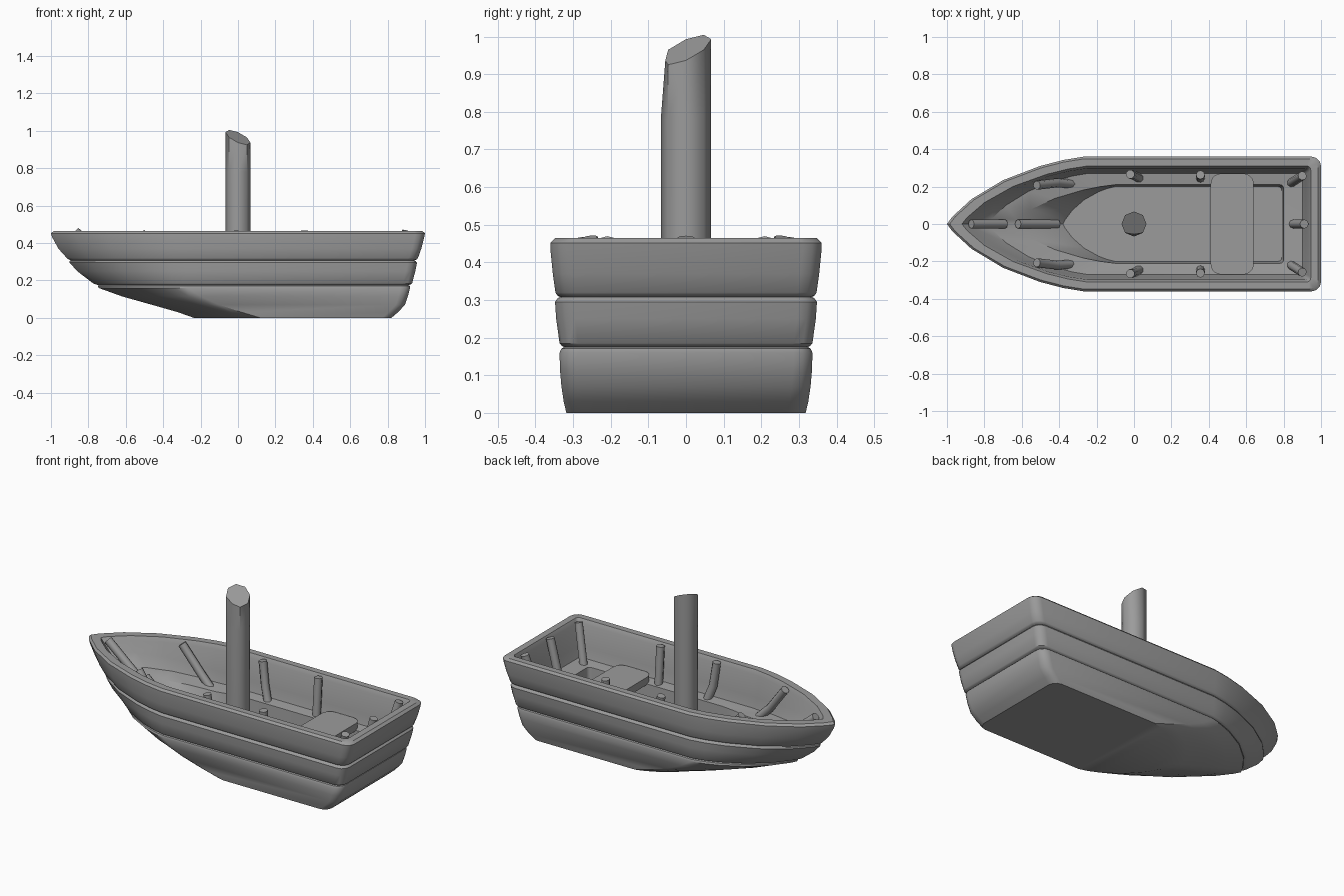
import bpy, bmesh, math
from mathutils import Vector

default_cube = bpy.data.objects.get("Cube")
if default_cube:
    bpy.data.objects.remove(default_cube, do_unlink=True)

grey = bpy.data.materials.new("weathered_grey")
grey.use_nodes = True
colour = (0.33, 0.33, 0.33, 1)
grey.diffuse_color = colour
grey.node_tree.nodes["Principled BSDF"].inputs["Base Color"].default_value = colour


def finish(name, bm, angle=30):
    """Turn a bmesh into a shaded, coloured object."""
    bmesh.ops.recalc_face_normals(bm, faces=bm.faces[:])
    mesh = bpy.data.meshes.new(name)
    bm.to_mesh(mesh)
    bm.free()
    mesh.materials.append(grey)
    obj = bpy.data.objects.new(name, mesh)
    bpy.context.collection.objects.link(obj)
    bpy.ops.object.select_all(action="DESELECT")
    obj.select_set(True)
    bpy.context.view_layer.objects.active = obj
    bpy.ops.object.shade_smooth_by_angle(angle=math.radians(angle))
    return obj


def bridge(bm, lower, upper):
    count = len(lower)
    for i in range(count):
        j = (i + 1) % count
        bm.faces.new((lower[i], lower[j], upper[j], upper[i]))


# Plan outline: pointed bow at -x, rounded square stern at +x
BOW_CURVE = [(0.04, 0.11), (0.18, 0.37), (0.41, 0.65), (0.68, 0.86), (0.85, 0.95), (1, 1)]


def outline(bow, half, stern, shoulder, corner):
    side = [(bow + t * (shoulder - bow), w * half) for t, w in BOW_CURVE]
    for step in range(4):
        a = math.radians(90 - 30 * step)
        side.append((stern - corner + corner * math.cos(a), half - corner + corner * math.sin(a)))
    return [(bow, 0)] + side + [(x, -y) for x, y in reversed(side)]


def bow_lift(x):
    return max(0, -0.3 - x) * 0.15


def cap(bm, ring):
    """Close an outline ring with strips running across the boat."""
    n = len(ring)
    bm.faces.new((ring[0], ring[1], ring[-1]))
    for i in range(1, n // 2):
        bm.faces.new((ring[i], ring[i + 1], ring[n - i - 1], ring[n - i]))


# Hull sections, from inner floor over the rim to the bottom:
# height, bow x, half width, stern x
INNER = [
    (0.10, -0.38, 0.20, 0.79),
    (0.24, -0.65, 0.21, 0.80),
    (0.25, -0.78, 0.27, 0.90),
    (0.31, -0.86, 0.285, 0.915),
    (0.44, -0.90, 0.297, 0.935),
    (0.465, -0.92, 0.31, 0.945),
]
PLANKS = [
    (0.465, -0.985, 0.348, 0.985),
    (0.452, -1.0, 0.36, 1.0),
    (0.43, -0.993, 0.36, 0.995),
    (0.37, -0.96, 0.354, 0.98),
    (0.32, -0.915, 0.347, 0.962),
    (0.312, -0.905, 0.342, 0.955),
    (0.308, -0.895, 0.335, 0.942),
    (0.304, -0.90, 0.342, 0.95),
    (0.295, -0.90, 0.348, 0.957),
    (0.25, -0.86, 0.345, 0.948),
    (0.185, -0.775, 0.336, 0.931),
    (0.179, -0.76, 0.331, 0.924),
    (0.175, -0.745, 0.324, 0.91),
    (0.171, -0.75, 0.331, 0.918),
    (0.16, -0.745, 0.336, 0.92),
]
# The bottom also tucks in under the bow: last value is the shoulder x
BOTTOM = [
    (0.115, -0.62, 0.335, 0.908, -0.2),
    (0.07, -0.46, 0.331, 0.893, -0.1),
    (0.03, -0.32, 0.325, 0.855, 0.02),
    (0.0, -0.235, 0.318, 0.82, 0.12),
]

bm = bmesh.new()
rings = []
for index, (z, bow, half, stern) in enumerate(INNER):
    shoulder = -0.1 if index < 2 else -0.25
    lift = bow_lift if 0 < index < 4 else (lambda x: 0)
    plan = outline(bow, half, stern, shoulder, 0.02)
    rings.append([bm.verts.new((x, y, z + lift(x))) for x, y in plan])
for z, bow, half, stern, shoulder in [row + (-0.27,) for row in PLANKS] + BOTTOM:
    plan = outline(bow, half, stern, shoulder, 0.05)
    rings.append([bm.verts.new((x, y, z)) for x, y in plan])
for lower, upper in zip(rings, rings[1:]):
    bridge(bm, lower, upper)
cap(bm, rings[0])
cap(bm, rings[-1])
finish("hull", bm, 35)

# Broken mast: octagonal post with a slanted, chipped top
bm = bmesh.new()
levels = [[], [], []]
for k in range(8):
    a = k * math.pi / 4
    x, y = 0.067 * math.cos(a), 0.067 * math.sin(a)
    chip = 0.82 if k == 6 else 1
    levels[0].append(bm.verts.new((x, y, 0.09)))
    levels[1].append(bm.verts.new((x, y, 0.78)))
    levels[2].append(bm.verts.new((x, y * chip, 0.965 + 0.42 * (y - x))))
bridge(bm, levels[0], levels[1])
bridge(bm, levels[1], levels[2])
bm.faces.new(levels[0])
bm.faces.new(levels[2])
finish("mast", bm, 50)

# Bench seat: slab with rounded corners
bm = bmesh.new()
bmesh.ops.create_cube(bm, size=1)
for v in bm.verts:
    v.co = Vector((0.525 + v.co.x * 0.23, v.co.y * 0.54, 0.257 + v.co.z * 0.045))
uprights = [e for e in bm.edges if abs(e.verts[0].co.z - e.verts[1].co.z) > 0.01]
bmesh.ops.bevel(bm, geom=uprights, offset=0.055, segments=5, profile=0.5, affect="EDGES")
finish("bench_seat", bm)


# Ribs: octagonal rods following the inside of the hull
def rib(name, points, radius=0.024):
    bm = bmesh.new()
    points = [Vector(p) for p in points]
    loops = []
    for i, p in enumerate(points):
        along = points[min(i + 1, len(points) - 1)] - points[max(i - 1, 0)]
        turn = along.to_track_quat("Z", "Y")
        loops.append([bm.verts.new(p + turn @ Vector((radius * math.cos(k * math.pi / 4),
                      radius * math.sin(k * math.pi / 4), 0))) for k in range(8)])
    for lower, upper in zip(loops, loops[1:]):
        bridge(bm, lower, upper)
    bm.faces.new(loops[0])
    bm.faces.new(loops[-1])
    finish(name, bm, 50)


for label, s in (("left", 1), ("right", -1)):
    rib("bow_rib_" + label, [(-0.33, s * 0.215, 0.23), (-0.41, s * 0.22, 0.31), (-0.52, s * 0.207, 0.455)])
    rib("fore_rib_" + label, [(0.03, s * 0.245, 0.23), (0.0, s * 0.26, 0.32), (-0.02, s * 0.266, 0.465)])
    rib("middle_rib_" + label, [(0.355, s * 0.245, 0.23), (0.355, s * 0.263, 0.465)])
    rib("stern_rib_" + label, [(0.84, s * 0.22, 0.23), (0.9, s * 0.258, 0.465)])
rib("stern_rib_middle", [(0.85, 0, 0.23), (0.91, 0, 0.465)])
rib("stem_rib", [(-0.69, 0, 0.31), (-0.87, 0, 0.463)])
rib("keel_rib", [(-0.41, 0, 0.12), (-0.62, 0, 0.31)])
